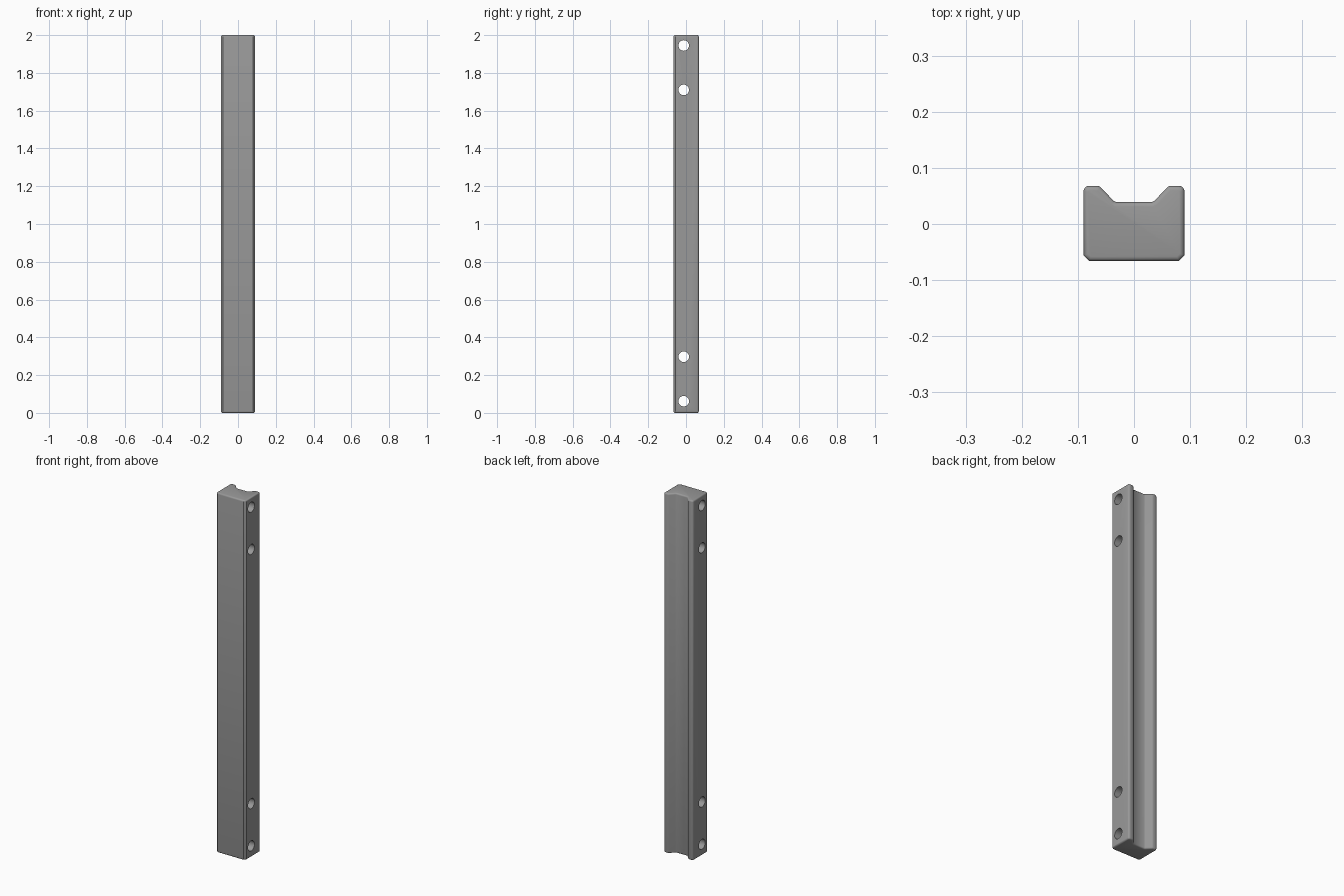
import bpy, bmesh, math

if "Cube" in bpy.data.objects:
    bpy.data.objects.remove(bpy.data.objects["Cube"])

grey = bpy.data.materials.new("mid grey")
grey.diffuse_color = (0.32, 0.32, 0.32, 1)
grey.use_nodes = True
grey.node_tree.nodes["Principled BSDF"].inputs["Base Color"].default_value = grey.diffuse_color


def arc(cx, cy, r, a0, a1, n=4):
    return [(cx + r * math.cos(math.radians(a0 + (a1 - a0) * i / n)),
             cy + r * math.sin(math.radians(a0 + (a1 - a0) * i / n))) for i in range(n + 1)]


# Right half of the section: chamfered front, rounded back ridge, sloped groove
half = [(0.08, -0.066), (0.09, -0.056)]
half += arc(0.08, 0.058, 0.01, 0, 90)
half += [(0.064, 0.068), (0.06, 0.066), (0.036, 0.041), (0.032, 0.039)]
profile = half + [(-x, y) for x, y in reversed(half)]

# Bar extruded along its length, with rounded end rims
bm = bmesh.new()
base = bm.faces.new([bm.verts.new((x, y, 0)) for x, y in profile])
top = bmesh.ops.extrude_face_region(bm, geom=[base])
bmesh.ops.translate(bm, vec=(0, 0, 2), verts=[v for v in top["geom"] if isinstance(v, bmesh.types.BMVert)])
bmesh.ops.recalc_face_normals(bm, faces=bm.faces)
rims = [e for e in bm.edges if abs(e.verts[0].co.z - e.verts[1].co.z) < 1e-6]
bmesh.ops.bevel(bm, geom=rims, offset=0.008, offset_type='OFFSET', segments=3,
                profile=0.5, affect='EDGES', clamp_overlap=False)
bmesh.ops.recalc_face_normals(bm, faces=bm.faces)
mesh = bpy.data.meshes.new("grooved_bar")
bm.to_mesh(mesh)
bm.free()
bar = bpy.data.objects.new("grooved_bar", mesh)
bpy.context.collection.objects.link(bar)
mesh.materials.append(grey)

# Four cross holes, two near each end
cutters = []
for z in (0.062, 0.297, 1.71, 1.945):
    bpy.ops.mesh.primitive_cylinder_add(vertices=32, radius=0.028, depth=0.4,
                                        location=(0, -0.012, z), rotation=(0, math.pi / 2, 0))
    cutter = bpy.context.object
    cutter.name = "hole_cutter"
    cutter.hide_render = True
    cutter.data.materials.append(grey)
    cut = bar.modifiers.new("hole", 'BOOLEAN')
    cut.operation = 'DIFFERENCE'
    cut.solver = 'EXACT'
    cut.object = cutter
    cutters.append(cutter)

# Apply the holes, remove the cutters and smooth the rounded edges
bpy.ops.object.select_all(action='DESELECT')
bpy.context.view_layer.objects.active = bar
bar.select_set(True)
for m in list(bar.modifiers):
    bpy.ops.object.modifier_apply(modifier=m.name)
for c in cutters:
    bpy.data.objects.remove(c)
bpy.ops.object.shade_smooth_by_angle(angle=math.radians(35))
